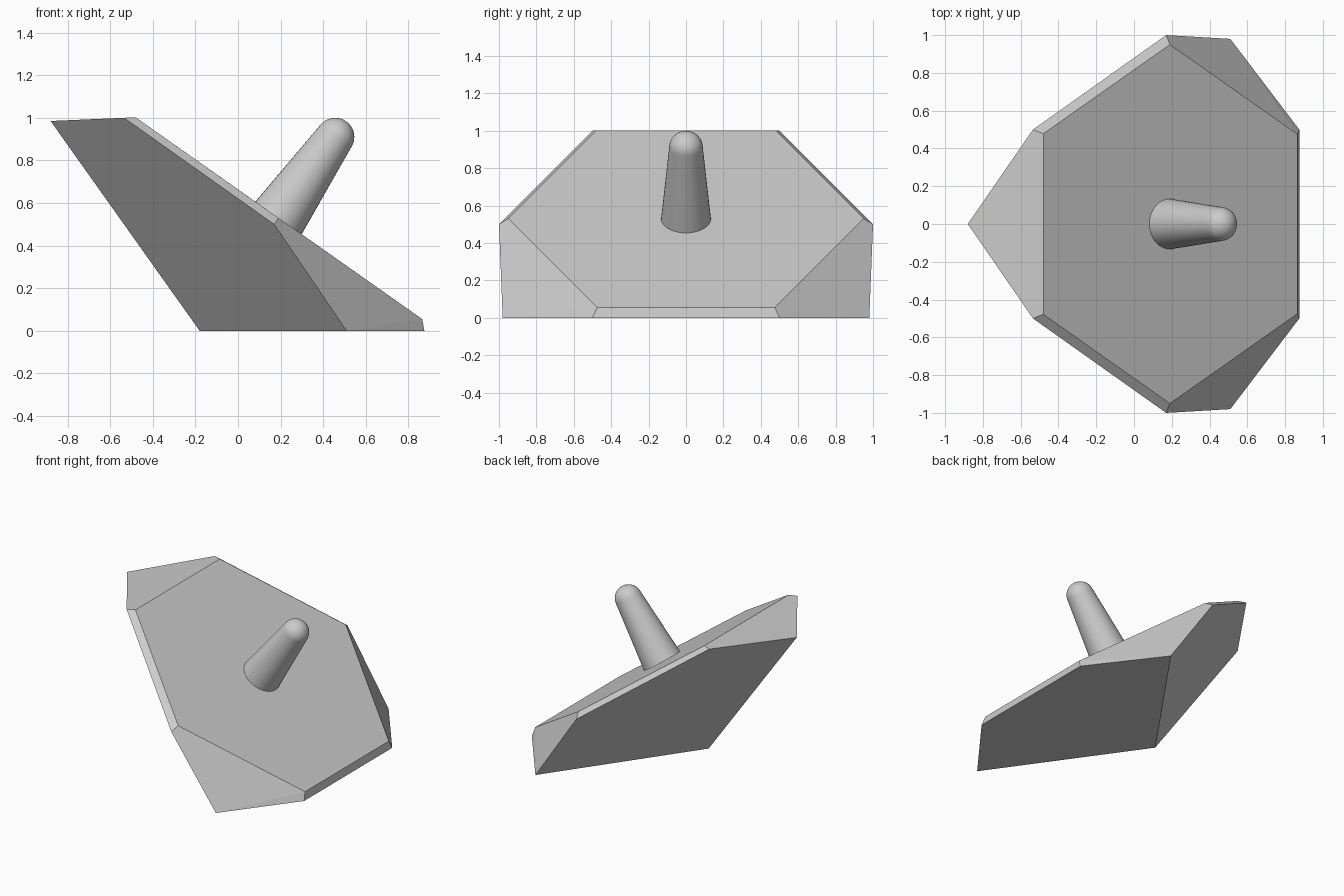
import bpy
import bmesh
from math import radians, pi, sin, cos
from mathutils import Vector

cube = bpy.data.objects.get("Cube")
if cube:
    bpy.data.objects.remove(cube, do_unlink=True)

# Single grey material
grey = bpy.data.materials.new("light_grey")
grey.use_nodes = True
color = (0.6, 0.6, 0.6, 1)
grey.diffuse_color = color
grey.node_tree.nodes["Principled BSDF"].inputs["Base Color"].default_value = color


def finish(name, bm):
    bmesh.ops.recalc_face_normals(bm, faces=bm.faces)
    mesh = bpy.data.meshes.new(name)
    bm.to_mesh(mesh)
    bm.free()
    mesh.materials.append(grey)
    obj = bpy.data.objects.new(name, mesh)
    bpy.context.collection.objects.link(obj)
    return obj


# Faceted body: half of the corners, mirrored across y, wrapped in a convex hull
inner_rim = [(-0.48, 0.478, 1.002), (0.19, 0.95, 0.53), (0.865, 0.475, 0.055)]
outer_rim = [(-0.535, 0.5, 1.0), (0.17, 1.0, 0.5), (0.875, 0.5, 0)]
foot = [(0.51, 0.98, 0)]
ridge = [(-0.88, 0, 0.985), (-0.18, 0, 0)]
bm = bmesh.new()
for x, y, z in inner_rim + outer_rim + foot:
    for side in (1, -1):
        bm.verts.new((x, y * side, z))
for point in ridge:
    bm.verts.new(point)
bmesh.ops.convex_hull(bm, input=bm.verts[:])
bmesh.ops.dissolve_limit(bm, angle_limit=radians(4), verts=bm.verts[:], edges=bm.edges[:])
finish("faceted_body", bm)

# Tapered peg with a round tip, standing square on the sloping face
base = Vector((0.19, 0, 0.53))
tip_center = Vector((0.456, 0, 0.91))
axis = tip_center - base
base_radius, tip_radius, rings = 0.133, 0.09, 10
profile = [(0, 0), (base_radius, 0)]
for i in range(rings + 1):
    a = i / rings * pi / 2
    profile.append((tip_radius * cos(a), axis.length + tip_radius * sin(a)))

bm = bmesh.new()
verts = [bm.verts.new((r, 0, h)) for r, h in profile]
edges = [bm.edges.new(pair) for pair in zip(verts, verts[1:])]
bmesh.ops.spin(bm, geom=verts + edges, cent=(0, 0, 0), axis=(0, 0, 1),
               angle=2 * pi, steps=40)
bmesh.ops.remove_doubles(bm, verts=bm.verts[:], dist=0.0005)
peg = finish("tapered_peg", bm)
peg.location = base
peg.rotation_euler = axis.to_track_quat('Z', 'Y').to_euler()

bpy.ops.object.select_all(action='DESELECT')
peg.select_set(True)
bpy.context.view_layer.objects.active = peg
bpy.ops.object.shade_smooth_by_angle(angle=radians(30))
